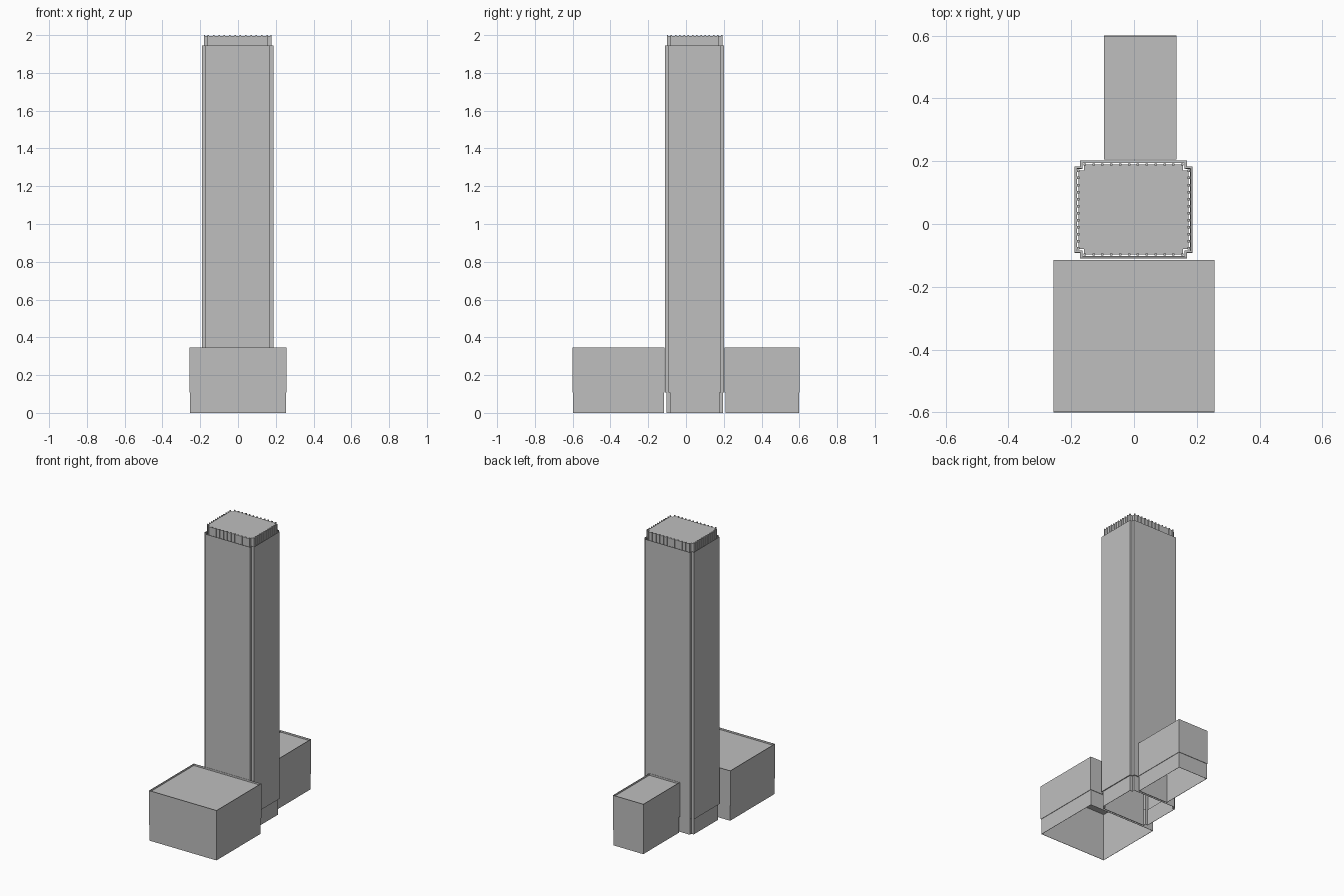
import bpy
import bmesh

cube = bpy.data.objects.get("Cube")
if cube:
    bpy.data.objects.remove(cube, do_unlink=True)

grey = bpy.data.materials.new("concrete_grey")
grey.use_nodes = True
colour = (0.52, 0.52, 0.52, 1)
grey.diffuse_color = colour
grey.node_tree.nodes["Principled BSDF"].inputs["Base Color"].default_value = colour

BASE = 0.108      # height of the slightly recessed base
PODIUM = 0.345
SHOULDER = 1.945
WALL = 0.002


def add_object(name, bm):
    mesh = bpy.data.meshes.new(name)
    bm.to_mesh(mesh)
    bm.free()
    mesh.materials.append(grey)
    obj = bpy.data.objects.new(name, mesh)
    bpy.context.collection.objects.link(obj)
    return obj


def outline(rect, inset=0.0, notch=0.0):
    """Counter-clockwise rectangle, optionally with square corner notches."""
    x0, x1, y0, y1 = rect
    x0, x1, y0, y1 = x0 + inset, x1 - inset, y0 + inset, y1 - inset
    if not notch:
        return [(x0, y0), (x1, y0), (x1, y1), (x0, y1)]
    n = notch
    return [(x0 + n, y0), (x1 - n, y0), (x1 - n, y0 + n), (x1, y0 + n),
            (x1, y1 - n), (x1 - n, y1 - n), (x1 - n, y1), (x0 + n, y1),
            (x0 + n, y1 - n), (x0, y1 - n), (x0, y0 + n), (x0 + n, y0 + n)]


def loft(bm, rect, levels, notch=0.0):
    """Walls running through (height, inset) levels; returns vertex rings."""
    rings = [[bm.verts.new((x, y, z)) for x, y in outline(rect, inset, notch)]
             for z, inset in levels]
    for low, high in zip(rings, rings[1:]):
        for i in range(len(low)):
            j = (i + 1) % len(low)
            bm.faces.new((low[i], low[j], high[j], high[i]))
    return rings


def shell(name, rect, top, recess, notch=0.0):
    """Thin open-bottomed walls with a recessed base."""
    bm = bmesh.new()
    loft(bm, rect, [(0, recess), (BASE, recess), (BASE, 0), (top, 0)], notch)
    obj = add_object(name, bm)
    solid = obj.modifiers.new("wall_thickness", "SOLIDIFY")
    solid.thickness = WALL
    solid.offset = -1
    solid.use_even_offset = True


def box(bm, x0, x1, y0, y1, z0, z1):
    low, high = loft(bm, (x0, x1, y0, y1), [(z0, 0), (z1, 0)])
    bm.faces.new(low[::-1])
    bm.faces.new(high)


# Podium blocks with low parapets around their roofs
blocks = {"front_block": (-0.257, 0.257, -0.6, -0.114),
          "back_block": (-0.096, 0.136, 0.205, 0.6)}
for name, rect in blocks.items():
    shell(name + "_walls", rect, PODIUM, 0.003)
    x0, x1, y0, y1 = rect
    bm = bmesh.new()
    box(bm, x0 + WALL, x1 - WALL, y0 + WALL, y1 - WALL,
        PODIUM - 0.015, PODIUM - 0.012)
    add_object(name + "_roof", bm)

# Tower shaft with notched corners and an open rim
shaft = (-0.19, 0.187, -0.11, 0.202)
shell("tower_shaft", shaft, SHOULDER, 0.006, 0.018)

# Crown standing inside the rim
bm = bmesh.new()
rings = loft(bm, shaft, [(SHOULDER - 0.05, 0.013), (1.995, 0.013)], 0.018)
bm.faces.new(rings[0][::-1])
bm.faces.new(rings[-1])
add_object("crown_core", bm)

# Upright fins around the crown
bm = bmesh.new()
x0, x1, y0, y1 = shaft
FINS, WIDE, NEAR, FAR, END = 12, 0.008, 0.009, 0.016, 0.033
for i in range(FINS):
    t = i / (FINS - 1)
    cx = x0 + END + t * (x1 - x0 - 2 * END)
    cy = y0 + END + t * (y1 - y0 - 2 * END)
    h = WIDE / 2
    for a, b in ((y0 + NEAR, y0 + FAR), (y1 - FAR, y1 - NEAR)):
        box(bm, cx - h, cx + h, a, b, SHOULDER - 0.05, 2.0)
    for a, b in ((x0 + NEAR, x0 + FAR), (x1 - FAR, x1 - NEAR)):
        box(bm, a, b, cy - h, cy + h, SHOULDER - 0.05, 2.0)
add_object("crown_fins", bm)
